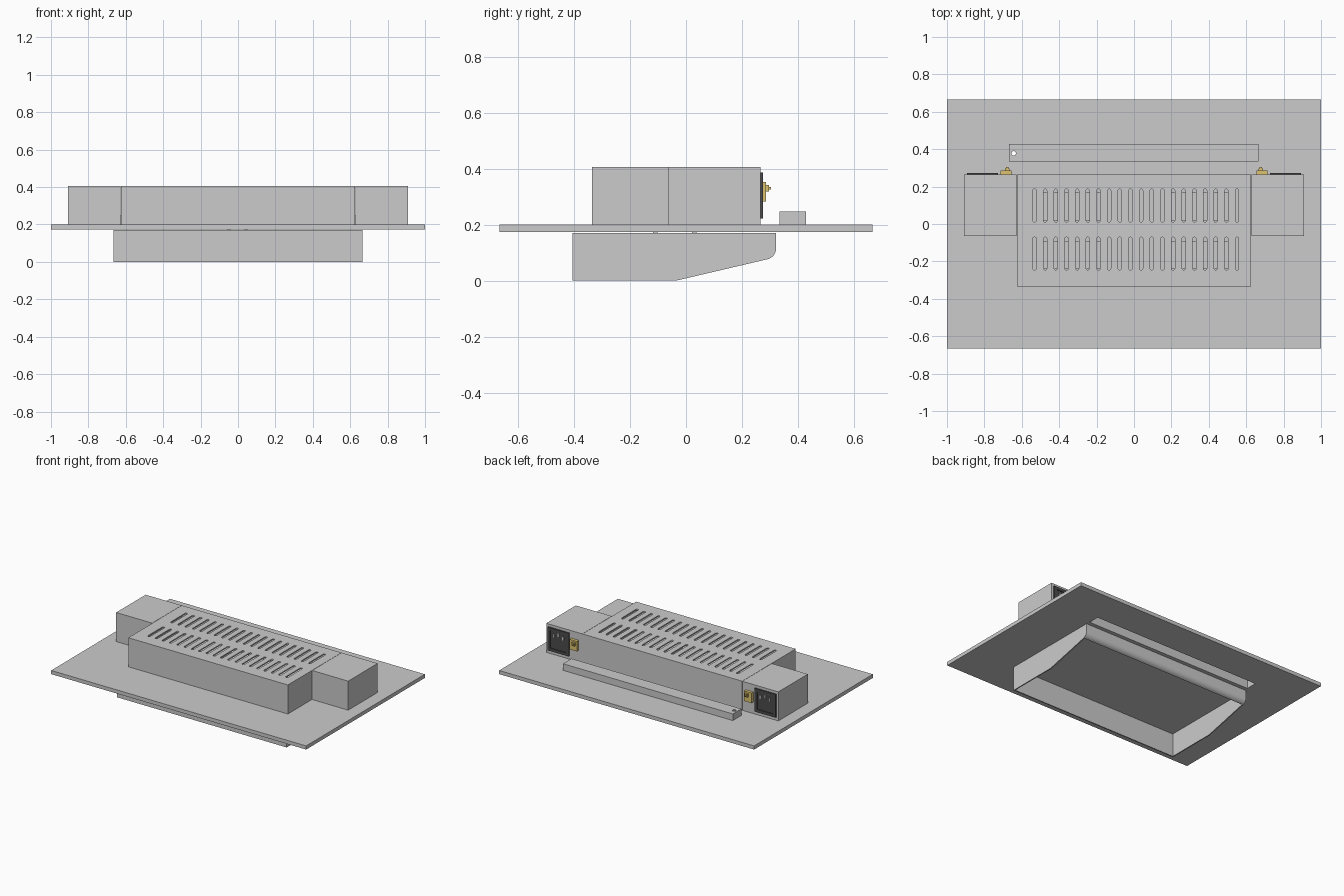
import bpy, bmesh, math
from mathutils import Matrix, Vector

if "Cube" in bpy.data.objects:
    bpy.data.objects.remove(bpy.data.objects["Cube"])

T = 0.008  # sheet thickness


def add(name, bm, color=None):
    bmesh.ops.holes_fill(bm, edges=[e for e in bm.edges if e.is_boundary])
    bmesh.ops.recalc_face_normals(bm, faces=bm.faces)
    me = bpy.data.meshes.new(name)
    bm.to_mesh(me)
    bm.free()
    ob = bpy.data.objects.new(name, me)
    bpy.context.collection.objects.link(ob)
    if color:
        mat = bpy.data.materials.get(color[0]) or bpy.data.materials.new(color[0])
        mat.diffuse_color = color[1]
        mat.use_nodes = True
        mat.node_tree.nodes["Principled BSDF"].inputs["Base Color"].default_value = mat.diffuse_color
        me.materials.append(mat)
    return ob


def cube(bm, lo, hi):
    lo, hi = Vector(lo), Vector(hi)
    m = Matrix.Translation((lo + hi) / 2) @ Matrix.Diagonal((*(hi - lo), 1))
    bmesh.ops.create_cube(bm, size=1, matrix=m)


def box(name, lo, hi, color=None):
    bm = bmesh.new()
    cube(bm, lo, hi)
    return add(name, bm, color)


def shell(name, lo, hi):
    """Sheet metal cover, open underneath: inset the bottom and push it up."""
    bm = bmesh.new()
    cube(bm, lo, hi)
    bm.normal_update()
    bottom = min(bm.faces, key=lambda f: f.calc_center_median().z)
    bmesh.ops.inset_region(bm, faces=[bottom], thickness=T, use_even_offset=True)
    inner = bmesh.ops.extrude_discrete_faces(bm, faces=[bottom])["faces"][0]
    bmesh.ops.translate(bm, vec=(0, 0, hi[2] - lo[2] - T), verts=inner.verts)
    return add(name, bm)


def extrude(bm, pts, vec):
    f = bm.faces.new([bm.verts.new(p) for p in pts])
    ext = bmesh.ops.extrude_face_region(bm, geom=[f])["geom"]
    bmesh.ops.translate(bm, vec=vec, verts=[g for g in ext if isinstance(g, bmesh.types.BMVert)])


def prism(name, pts, x0, x1):
    """Extrude a (y, z) profile along x."""
    bm = bmesh.new()
    extrude(bm, [(x0, y, z) for y, z in pts], (x1 - x0, 0, 0))
    return add(name, bm)


def cut(ob, cutter):
    mod = ob.modifiers.new("cut", "BOOLEAN")
    mod.operation, mod.solver, mod.object = "DIFFERENCE", "EXACT", cutter
    cutter.hide_render = True
    cutter.hide_set(True)


DARK = ("dark_plastic", (0.07, 0.07, 0.075, 1))
BRASS = ("brass", (0.72, 0.55, 0.16, 1))

# Base plate with the light slot
plate = box("base_plate", (-1, -0.665, 0.174), (1, 0.665, 0.2))
cut(plate, box("plate_slot_cutter", (-0.657, 0.343, 0.1), (0.657, 0.421, 0.3)))

# Slotted main housing
housing = shell("main_housing", (-0.626, -0.335, 0.2), (0.626, 0.265, 0.406))
bm = bmesh.new()
r = 0.009
for i in range(20):
    x = -0.532 + i * 0.057
    for y0, y1 in ((-0.246, -0.07), (0.01, 0.187)):
        ring = []
        for cy, start in ((y1 - r, 0), (y0 + r, math.pi)):
            for k in range(7):
                a = start + math.pi * k / 6
                ring.append((x + r * math.cos(a), cy + r * math.sin(a), 0.38))
        extrude(bm, ring, (0, 0, 0.05))
cut(housing, add("vent_slot_cutter", bm))

# Modules lying beneath the vents
for i, x in enumerate((-0.5, 0.19)):
    for j, y in enumerate((-0.24, 0.02)):
        box(f"inner_module_{i}{j}", (x, y, 0.2), (x + 0.33, y + 0.15, 0.26))

# Side connector housings with inlet and brass terminal
for s, side in ((-1, "left"), (1, "right")):
    def sbox(name, a, b, lo, hi, color=None):
        x0, x1 = sorted((s * a, s * b))
        return box(f"{side}_{name}", (x0, lo[0], lo[1]), (x1, hi[0], hi[1]), color)

    x0, x1 = sorted((s * 0.628, s * 0.91))
    shell(f"{side}_housing", (x0, -0.065, 0.2), (x1, 0.265, 0.406))
    sbox("inlet_panel", 0.728, 0.894, (0.26, 0.222), (0.268, 0.387), DARK)
    for n, (a, b, z0, z1) in enumerate(((0.728, 0.894, 0.367, 0.387), (0.728, 0.894, 0.222, 0.242),
                                        (0.728, 0.748, 0.242, 0.367), (0.874, 0.894, 0.242, 0.367))):
        sbox(f"inlet_frame_{n}", a, b, (0.265, z0), (0.274, z1), DARK)
    for n, (x, z) in enumerate(((0.775, 0.335), (0.811, 0.35), (0.847, 0.335))):
        sbox(f"inlet_pin_{n}", x - 0.005, x + 0.005, (0.266, z - 0.012), (0.274, z + 0.012))
    sbox("terminal_body", 0.656, 0.714, (0.26, 0.282), (0.286, 0.353), BRASS)
    sbox("terminal_stem", 0.666, 0.69, (0.28, 0.318), (0.296, 0.342), BRASS)
    sbox("terminal_tip", 0.672, 0.684, (0.29, 0.326), (0.304, 0.335), BRASS)

# Light strip cover, open below, with cable hole
strip = shell("light_strip_cover", (-0.667, 0.333, 0.2), (0.665, 0.428, 0.247))
bm = bmesh.new()
bmesh.ops.create_cone(bm, cap_ends=True, segments=20, radius1=0.012, radius2=0.012, depth=0.1,
                      matrix=Matrix.Translation((-0.643, 0.378, 0.26)))
cut(strip, add("cable_hole_cutter", bm))

# Hood under the plate: rounded lower back corner
W = 0.665


def arc(rad):
    # from the sloped edge round to the upright back edge
    return [(0.283 + rad * math.cos(a), 0.114 + rad * math.sin(a))
            for a in [math.radians(-77 + 77 * k / 7) for k in range(8)]]


outer = arc(0.038)
profile = [(-0.405, 0.17), (-0.405, 0), (-0.037, 0)] + outer + [(0.321, 0.17)]
prism("hood_side_left", profile, -W, -W + T)
prism("hood_side_right", profile, W - T, W)
box("hood_front", (-W + T, -0.405, 0), (W - T, -0.405 + T, 0.17))
box("hood_top", (-W + T, -0.405 + T, 0.164), (W - T, 0.313, 0.17))
back = outer + [(0.321, 0.17), (0.321 - T, 0.17)] + arc(0.038 - T)[::-1]
prism("hood_back_lip", back, -W + T, W - T)

# Spacers between hood and plate
for i, x in enumerate((-0.047, 0.043)):
    for j, y in enumerate((-0.11, 0.03)):
        box(f"spacer_{i}{j}", (x - 0.008, y - 0.008, 0.168), (x + 0.008, y + 0.008, 0.176))
